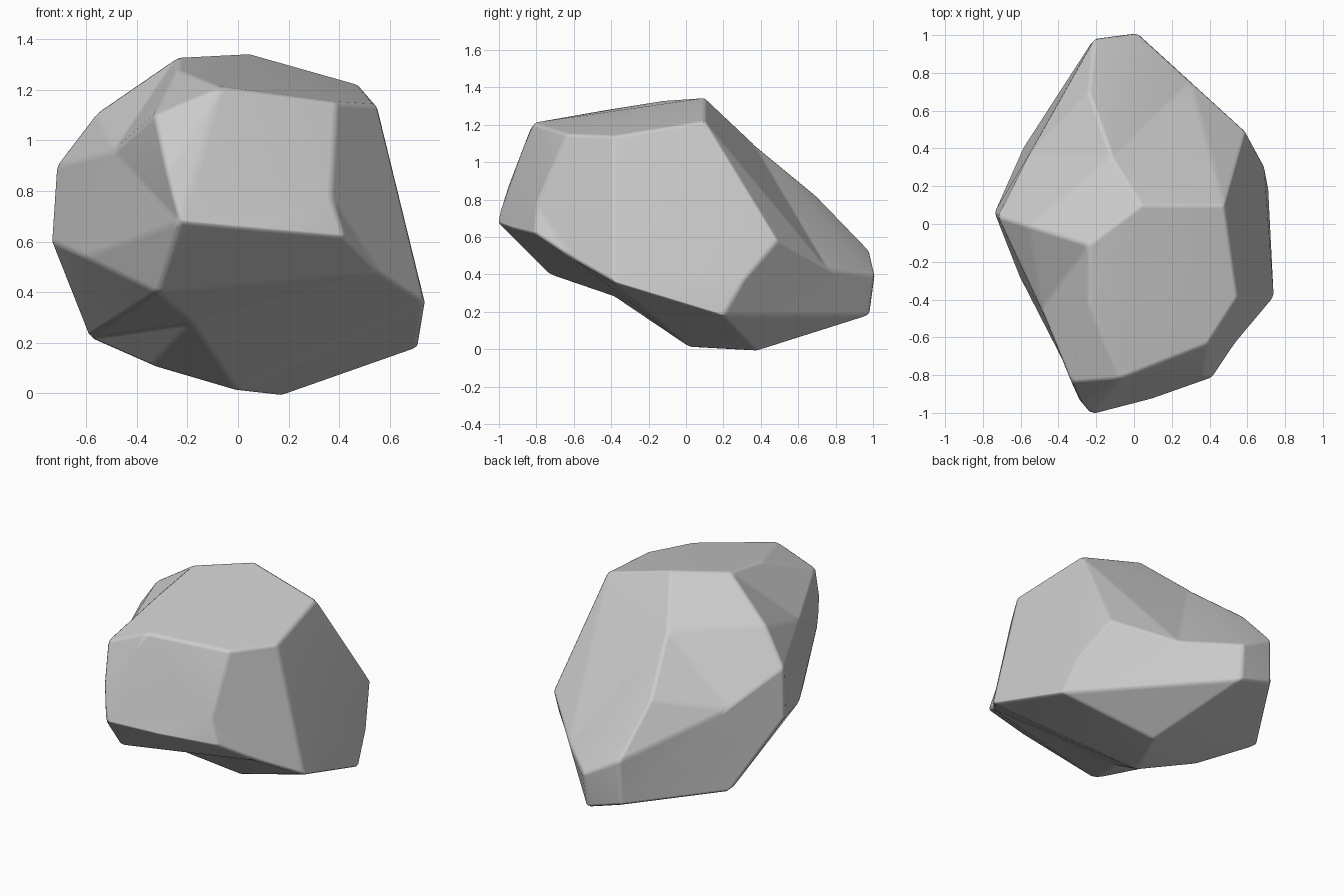
import bpy, bmesh

if "Cube" in bpy.data.objects:
    bpy.data.objects.remove(bpy.data.objects["Cube"])

# Corners of the faceted boulder, grouped by region
crown = [(.04, .1, 1.345), (.48, .1, 1.22), (.55, -.39, 1.14), (.39, -.64, 1.15),
         (-.07, -.82, 1.21), (-.24, -.42, 1.28), (-.24, -.11, 1.33), (-.33, -.84, 1.10)]
front = [(-.23, -1.01, .68), (.08, -.93, .65), (.42, -.81, .62), (-.28, -.95, .87),
         (-.32, -.73, .40)]
sides = [(.74, -.39, .36), (.71, .2, .18), (.59, .49, .58), (.69, .31, .37),
         (-.61, -.27, .54), (-.74, .06, .60), (-.72, .04, .90), (-.56, -.01, 1.11)]
back = [(-.24, .7, .82), (-.21, .98, .53), (.02, 1.01, .40),
        (.01, .98, .18), (-.22, .97, .25)]
base = [(.17, .38, -.01), (0, .02, .01), (-.34, .17, .11), (-.59, .40, .22)]

# Slightly sunken corners: (position used while wrapping the hull, final position)
dents = [((.60, -.63, .48), (.56, -.60, .48)),
         ((-.24, -.44, .18), (-.18, -.38, .28)),
         ((.43, -.80, .80), (.37, -.80, .78)),
         ((-.56, -.52, 1.1), (-.49, -.45, .96)),
         ((-.09, .43, 1.17), (-.12, .36, 1.10)),
         ((-.64, .45, .74), (-.56, .36, .72)),
         ((.36, .82, .44), (.30, .755, .43))]

# Wrap a hull around all corners, then sink the dents
bm = bmesh.new()
for p in crown + front + sides + back + base:
    bm.verts.new(p)
sunk = [(bm.verts.new(a), b) for a, b in dents]
bmesh.ops.convex_hull(bm, input=bm.verts[:])
for v, target in sunk:
    if v.is_valid and v.link_faces:
        v.co = target
loose = [v for v in bm.verts if not v.link_faces]
bmesh.ops.delete(bm, geom=loose, context='VERTS')

# Merge almost coplanar triangles into broad facets
bmesh.ops.dissolve_limit(bm, angle_limit=0.07, verts=bm.verts[:], edges=bm.edges[:])
bmesh.ops.recalc_face_normals(bm, faces=bm.faces[:])

mesh = bpy.data.meshes.new("boulder")
bm.to_mesh(mesh)
bm.free()
boulder = bpy.data.objects.new("boulder", mesh)
bpy.context.collection.objects.link(boulder)

# Softly worn edges
for poly in mesh.polygons:
    poly.use_smooth = True
bevel = boulder.modifiers.new("worn_edges", 'BEVEL')
bevel.width = 0.018
bevel.segments = 2
bevel.limit_method = 'ANGLE'
bevel.angle_limit = 0.2
bevel.harden_normals = True
